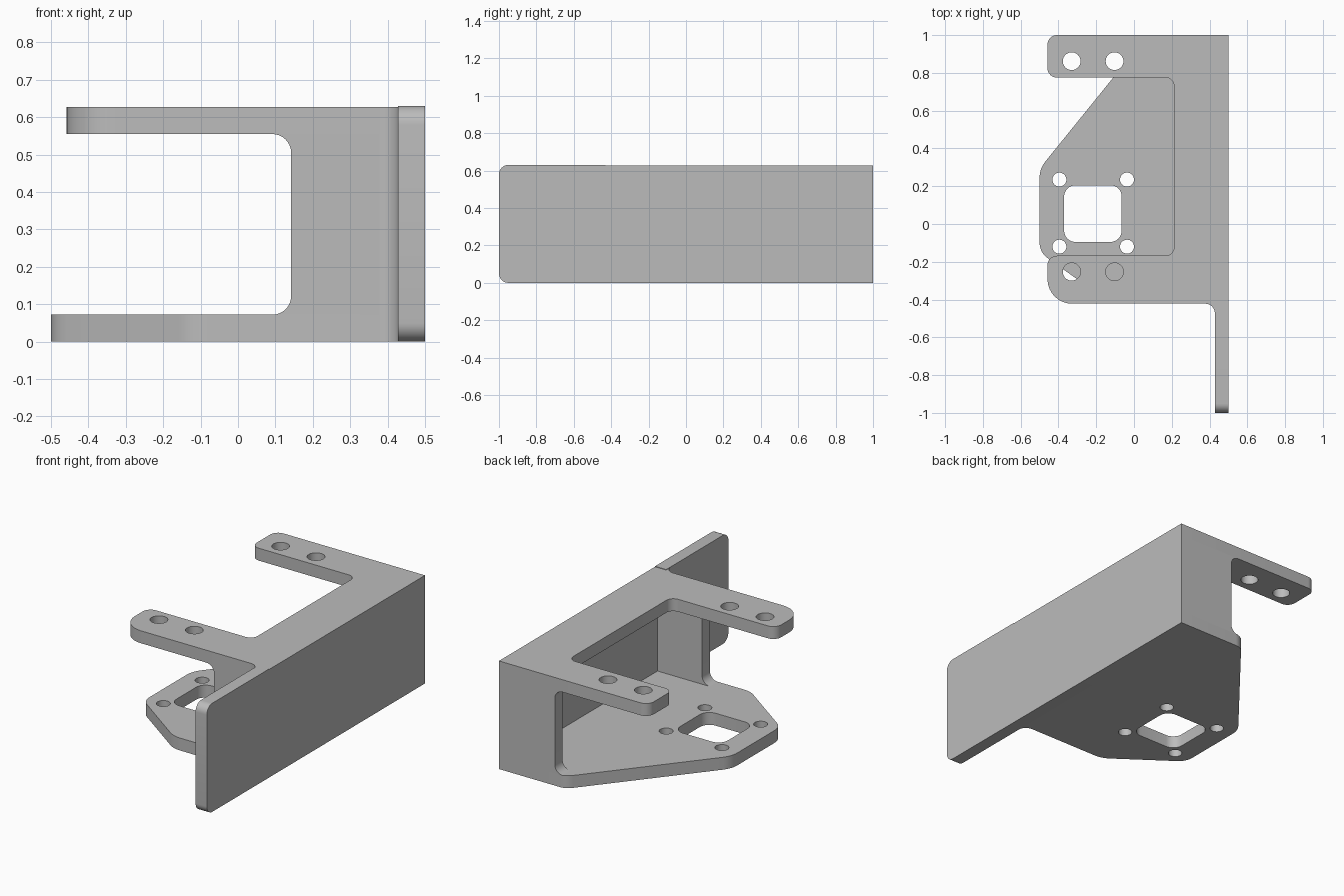
import bpy, bmesh, math
from mathutils import Vector, Matrix

if "Cube" in bpy.data.objects:
    bpy.data.objects.remove(bpy.data.objects["Cube"])

grey = bpy.data.materials.new("plain grey")
grey.diffuse_color = (0.5, 0.5, 0.5, 1)
grey.use_nodes = True
grey.node_tree.nodes["Principled BSDF"].inputs["Base Color"].default_value = grey.diffuse_color


def rounded(points, segs=8):
    """Closed outline; a third value on a point is its corner radius."""
    out = []
    n = len(points)
    for i, p in enumerate(points):
        c = Vector(p[:2])
        r = p[2] if len(p) > 2 else 0
        if not r:
            out.append(c)
            continue
        d1 = (Vector(points[i - 1][:2]) - c).normalized()
        d2 = (Vector(points[(i + 1) % n][:2]) - c).normalized()
        half = d1.angle(d2) / 2
        centre = c + (d1 + d2).normalized() * (r / math.sin(half))
        a = c + d1 * (r / math.tan(half)) - centre
        b = c + d2 * (r / math.tan(half)) - centre
        sweep = a.angle_signed(b)
        for k in range(segs + 1):
            out.append(centre + Matrix.Rotation(-sweep * k / segs, 2) @ a)
    return out


def circle(x, y, r, n=32):
    return [Vector((x + r * math.cos(2 * math.pi * k / n),
                    y + r * math.sin(2 * math.pi * k / n))) for k in range(n)]


def arc(x, y, r, start, end, n=8):
    return [Vector((x + r * math.cos(math.radians(start + (end - start) * k / n)),
                    y + r * math.sin(math.radians(start + (end - start) * k / n))))
            for k in range(n + 1)]


# Columns send the outline's two axes and its thickness to world axes
PLANES = {
    "xy": Matrix(((1, 0, 0), (0, 1, 0), (0, 0, 1))),
    "xz": Matrix(((1, 0, 0), (0, 0, 1), (0, 1, 0))),
    "yz": Matrix(((0, 0, 1), (1, 0, 0), (0, 1, 0))),
}


def slab(name, plane, low, high, outline, holes=()):
    """Extrude an outline with holes between two levels."""
    curve = bpy.data.curves.new(name, "CURVE")
    curve.dimensions = "2D"
    curve.fill_mode = "BOTH"
    curve.extrude = (high - low) / 2
    for loop in [outline, *holes]:
        s = curve.splines.new("POLY")
        s.points.add(len(loop) - 1)
        for pt, v in zip(s.points, loop):
            pt.co = (v[0], v[1], 0, 1)
        s.use_cyclic_u = True
    obj = bpy.data.objects.new(name, curve)
    bpy.context.collection.objects.link(obj)
    bpy.ops.object.select_all(action="DESELECT")
    obj.select_set(True)
    bpy.context.view_layer.objects.active = obj
    bpy.ops.object.convert(target="MESH")
    obj = bpy.context.view_layer.objects.active
    bm = bmesh.new()
    bm.from_mesh(obj.data)
    bmesh.ops.remove_doubles(bm, verts=bm.verts, dist=1e-5)
    for v in bm.verts:
        v.co = PLANES[plane] @ (v.co + Vector((0, 0, (low + high) / 2)))
    bmesh.ops.recalc_face_normals(bm, faces=bm.faces)
    bm.to_mesh(obj.data)
    bm.free()
    obj.data.materials.clear()
    obj.data.materials.append(grey)
    bpy.ops.object.shade_smooth_by_angle(angle=math.radians(30))
    return obj


T = 0.072                 # sheet thickness
TOP = 0.627               # height of the top plate
UNDER = TOP - T
IN = 0.5 - T              # inner face of the long wall
FRONT = -0.422            # front face of the boxed section

# Long wall with rounded front corners and a slightly raised front flange
slab("long_wall", "yz", IN, 0.5, rounded([
    (-1, 0, 0.05), (1, 0), (1, TOP), (-0.43, TOP), (-0.43, 0.63), (-1, 0.63, 0.05)]))

# Base plate with square window and four screw holes
window = rounded([(-0.37, -0.095, 0.06), (-0.065, -0.095, 0.06),
                  (-0.065, 0.205, 0.06), (-0.37, 0.205, 0.06)])
screws = [circle(x, y, 0.037) for x in (-0.395, -0.037) for y in (-0.12, 0.235)]
slab("base_plate", "xy", 0, T, rounded([
    (IN, FRONT), (IN, 1), (0.072, 1, 0.08), (-0.5, 0.293, 0.14),
    (-0.5, -0.15, 0.1), (-0.12, FRONT, 0.14)]), [window, *screws])

# Top plate with two arms, each with a pair of holes
arm_holes = [circle(x, y, 0.047) for x in (-0.33, -0.103) for y in (-0.253, 0.862)]
slab("top_plate", "xy", UNDER, TOP, rounded([
    (IN, FRONT), (IN, 1), (-0.458, 1, 0.05), (-0.458, 0.775, 0.05),
    (0.212, 0.775, 0.045), (0.212, -0.168, 0.045), (-0.458, -0.168, 0.05),
    (-0.458, FRONT, 0.13)]), arm_holes)

# End walls flaring into the plates
R = 0.05
flared = ([Vector((IN, T)), Vector((IN, UNDER))]
          + arc(0.142 - R, UNDER - R, R, 90, 0)
          + arc(0.142 - R, T + R, R, 0, -90))
for name, y in (("front_end_wall", FRONT), ("back_end_wall", 1 - T)):
    slab(name, "xz", y, y + T, flared)

# Upright fillet between the front end wall and the flange
slab("flange_fillet", "xy", 0, TOP,
     [Vector((IN, FRONT))] + arc(IN - R, FRONT - R, R, 0, 90))
